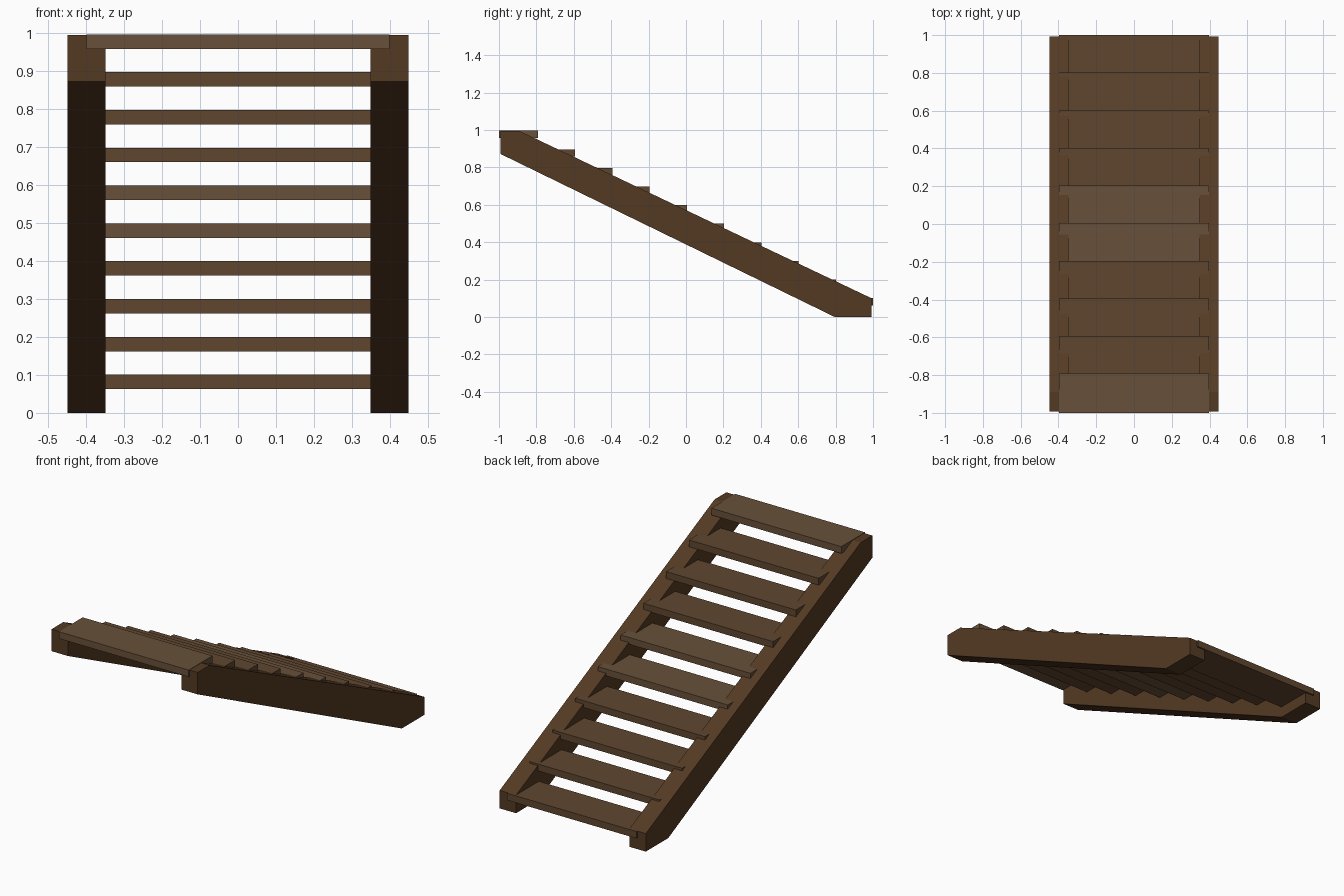
import bpy

if "Cube" in bpy.data.objects:
    bpy.data.objects.remove(bpy.data.objects["Cube"])


def material(name, rgb):
    mat = bpy.data.materials.new(name)
    mat.diffuse_color = (*rgb, 1)
    mat.use_nodes = True
    mat.node_tree.nodes["Principled BSDF"].inputs["Base Color"].default_value = mat.diffuse_color
    return mat


def prism(name, profile, x0, x1, mat):
    """Extrude a (y, z) profile along x."""
    n = len(profile)
    verts = [(x, y, z) for x in (x0, x1) for y, z in profile]
    faces = [tuple(range(n))[::-1], tuple(range(n, 2 * n))]
    faces += [(i, (i + 1) % n, n + (i + 1) % n, n + i) for i in range(n)]
    mesh = bpy.data.meshes.new(name)
    mesh.from_pydata(verts, [], faces)
    mesh.materials.append(mat)
    obj = bpy.data.objects.new(name, mesh)
    bpy.context.collection.objects.link(obj)
    return obj


dark = material("dark_wood", (0.088, 0.042, 0.017))
brown = material("brown_wood", (0.115, 0.062, 0.029))
pale = material("pale_wood", (0.138, 0.081, 0.042))

# Sloping side beams, cut level at the top and foot and plumb at both ends
BEAM = [(-0.993, 0.872), (0.795, 0.0), (0.992, 0.0),
        (0.992, 0.1), (-0.89, 0.994), (-0.993, 0.994)]
prism("stringer_right", BEAM, 0.348, 0.448, dark)
prism("stringer_left", BEAM, -0.448, -0.348, dark)

# Ten open treads let halfway into the beams, highest at the front
COUNT, DEPTH, THICK = 10, 0.208, 0.038
for i in range(COUNT):
    y = -1 + i * (2 - DEPTH) / (COUNT - 1)
    z = 0.996 - i * 0.0995
    section = [(y, z - THICK), (y + DEPTH, z - THICK), (y + DEPTH, z), (y, z)]
    prism(f"tread_{i + 1}", section, -0.398, 0.398,
          pale if i in (0, 4, 5) else brown)
